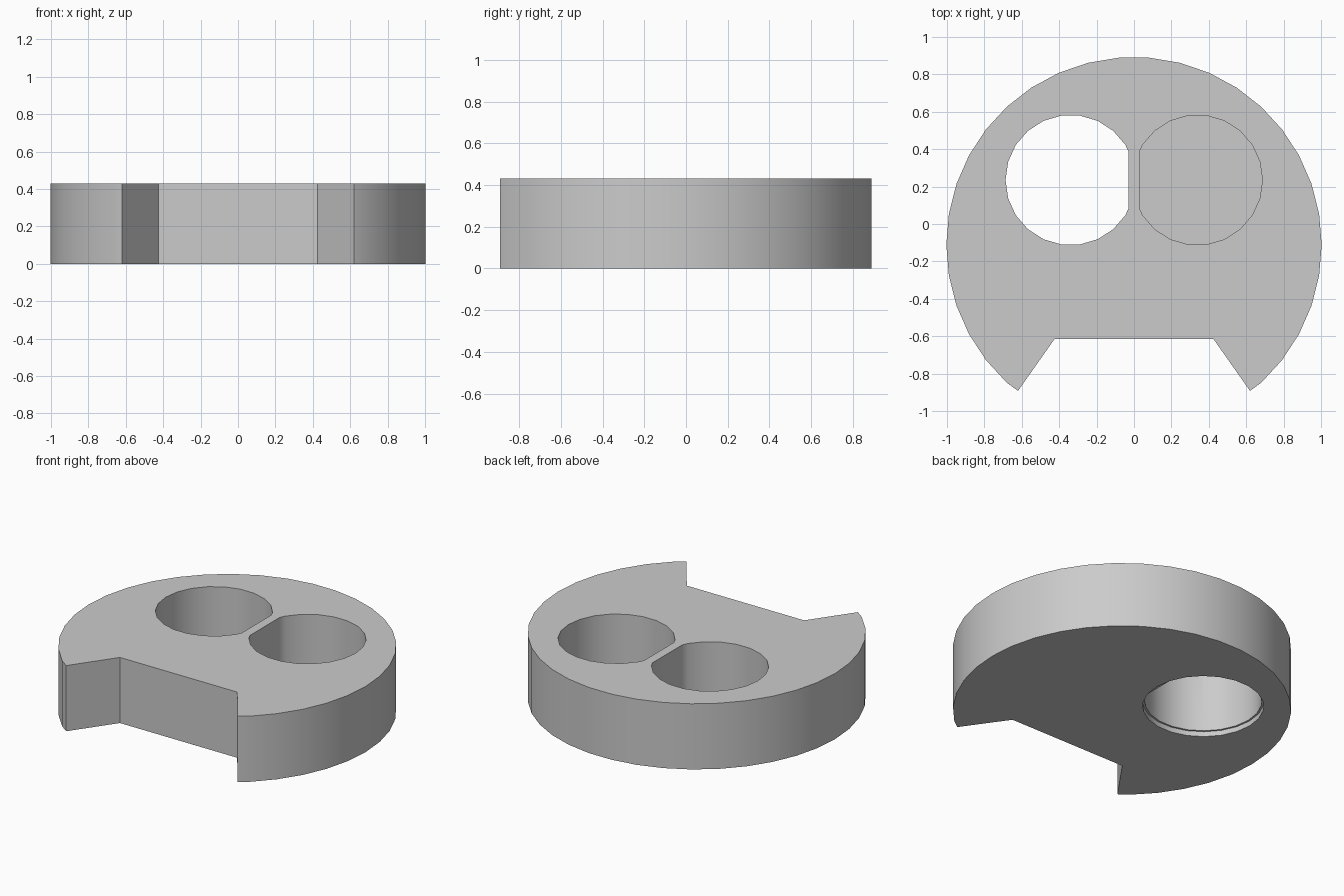
import bpy
import bmesh
from math import sin, cos, pi, radians

if "Cube" in bpy.data.objects:
    bpy.data.objects.remove(bpy.data.objects["Cube"])

HEIGHT, FLOOR = 0.43, 0.033
CENTRE_Y, RADIUS, SIDES = -0.111, 1.0034, 38
HOLE_X, HOLE_Y, HOLE_R, HOLE_SIDES = 0.339, 0.235, 0.348, 22
WALL = 0.03

grey = bpy.data.materials.new("plain grey")
grey.use_nodes = True
grey.diffuse_color = (0.6, 0.6, 0.6, 1)
grey.node_tree.nodes["Principled BSDF"].inputs["Base Color"].default_value = (0.6, 0.6, 0.6, 1)


def ring(x, y, r, n, start=0.0):
    return [(x + r * cos(start + 2 * pi * i / n), y + r * sin(start + 2 * pi * i / n))
            for i in range(n)]


def prism(name, outline, z0, z1):
    bm = bmesh.new()
    face = bm.faces.new([bm.verts.new((x, y, z0)) for x, y in outline])
    top = bmesh.ops.extrude_face_region(bm, geom=[face])["geom"]
    bmesh.ops.translate(bm, vec=(0, 0, z1 - z0),
                        verts=[v for v in top if isinstance(v, bmesh.types.BMVert)])
    bmesh.ops.recalc_face_normals(bm, faces=bm.faces)
    mesh = bpy.data.meshes.new(name)
    bm.to_mesh(mesh)
    bm.free()
    obj = bpy.data.objects.new(name, mesh)
    bpy.context.collection.objects.link(obj)
    mesh.materials.append(grey)
    return obj


def hole_outline(side):
    # Circle cut flat where it meets the thin middle wall
    pts = ring(HOLE_X, HOLE_Y, HOLE_R, HOLE_SIDES)
    out = []
    for i, (x, y) in enumerate(pts):
        px, py = pts[i - 1]
        if (x < WALL) != (px < WALL):
            out.append((WALL, py + (y - py) * (WALL - px) / (x - px)))
        if x >= WALL:
            out.append((x, y))
    return [(side * x, y) for x, y in out]


# Round body with the flared notch at the front
rim = ring(0, CENTRE_Y, RADIUS, SIDES, radians(-90) + 2 * pi / SIDES / 2)
rim = [p for p in rim if p[1] > -0.85]
notch = [(-0.62, -0.892), (-0.425, -0.615), (0.425, -0.615), (0.62, -0.892)]
body = prism("disc_body", rim + notch, 0, HEIGHT)

# Through hole, its wider lower lip, and the closed pocket
cutters = [
    prism("through_hole_cutter", hole_outline(-1), -0.1, HEIGHT + 0.1),
    prism("lower_lip_cutter", ring(-HOLE_X, HOLE_Y, 0.36, HOLE_SIDES), -0.1, FLOOR),
    prism("pocket_cutter", hole_outline(1), FLOOR, HEIGHT + 0.1),
]
bpy.ops.object.select_all(action='DESELECT')
body.select_set(True)
bpy.context.view_layer.objects.active = body
for cutter in cutters:
    cutter.hide_render = True
    mod = body.modifiers.new(cutter.name, 'BOOLEAN')
    mod.operation = 'DIFFERENCE'
    mod.solver = 'EXACT'
    mod.object = cutter
    bpy.ops.object.modifier_apply(modifier=mod.name)
    bpy.data.objects.remove(cutter)

bpy.ops.object.shade_smooth_by_angle(angle=radians(30))
